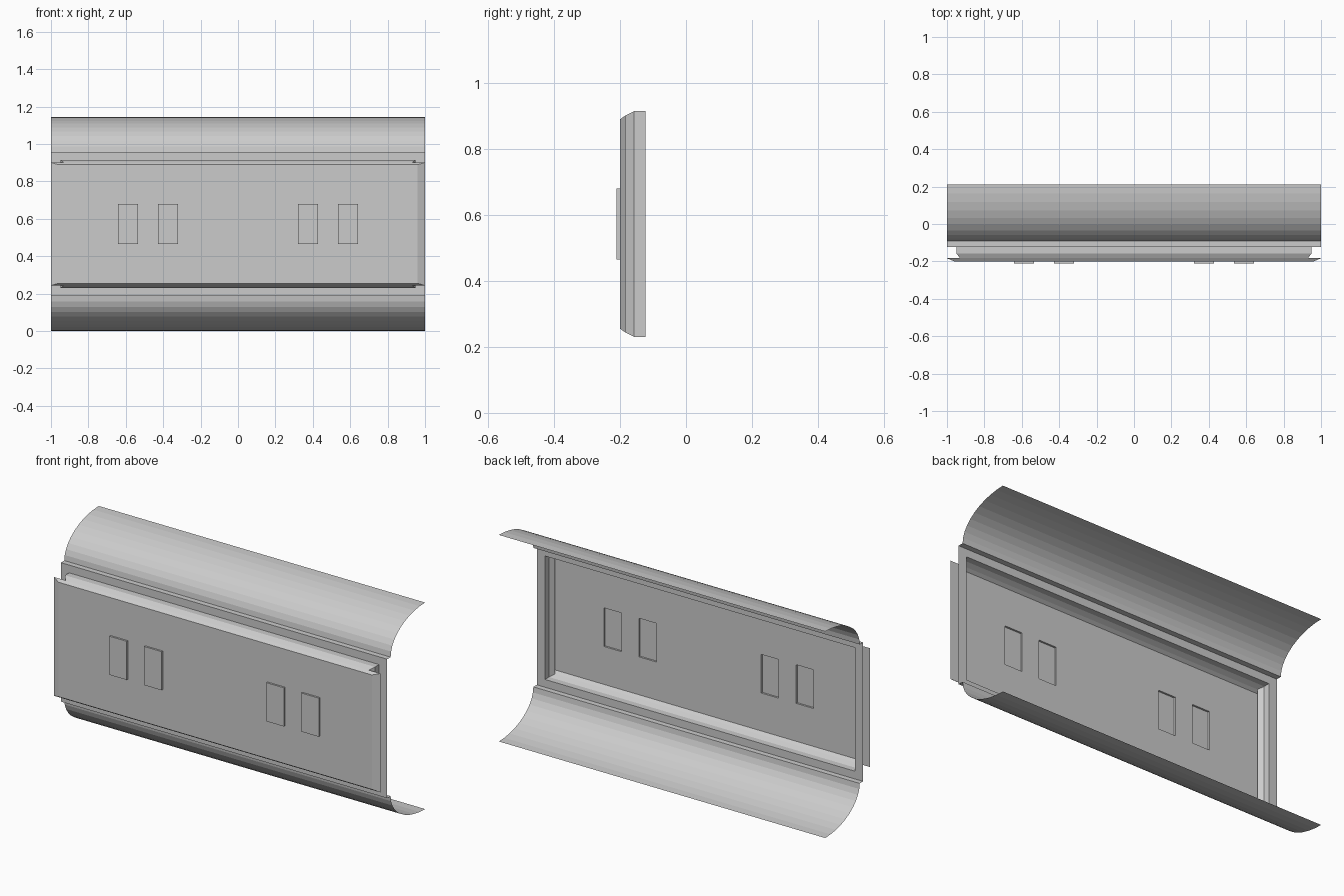
import bpy, bmesh, math
from mathutils import Vector

if "Cube" in bpy.data.objects:
    bpy.data.objects.remove(bpy.data.objects["Cube"])

CZ = 0.572  # mid height, everything mirrors about it


def finish(name, bm):
    me = bpy.data.meshes.new(name)
    bm.to_mesh(me)
    bm.free()
    ob = bpy.data.objects.new(name, me)
    bpy.context.collection.objects.link(ob)
    return ob


# Frame and door rim: nested rectangles (half width, half height, y)
rings = [(1.0, .385, -.122), (.95, .342, -.122), (.95, .342, -.157),
         (.93, .329, -.183), (1.0, .329, -.183), (.96, .317, -.2)]
bm = bmesh.new()
loops = [[bm.verts.new((sx * w, y, CZ + sz * h))
          for sx, sz in ((-1, -1), (1, -1), (1, 1), (-1, 1))] for w, h, y in rings]
for k, (a, b) in enumerate(zip(loops, loops[1:])):
    for i in range(4):
        if k == 3 and i in (0, 2):   # side wings only, no area at top and bottom
            continue
        j = (i + 1) % 4
        bm.faces.new((a[i], a[j], b[j], b[i]))
finish("frame_and_rim", bm)

# Front panel with four raised rectangular pads, hollow behind
half = [.321, .428, .535, .642, .96]
xs = [-x for x in reversed(half)] + half
zs = [CZ - .317, CZ - .107, CZ + .107, CZ + .317]
bm = bmesh.new()
grid = [[bm.verts.new((x, -.2, z)) for x in xs] for z in zs]
pads = []
for r in range(3):
    for c in range(len(xs) - 1):
        f = bm.faces.new((grid[r][c], grid[r][c + 1], grid[r + 1][c + 1], grid[r + 1][c]))
        if r == 1 and c in (1, 3, 5, 7):
            pads.append(f)
bm.normal_update()
bmesh.ops.inset_individual(bm, faces=pads, thickness=0.0, depth=.01)
finish("front_panel", bm)

# Curved sheets above and below: a small ledge, then a quarter ellipse
N = 10
profile = [(-.122, .385)]
for i in range(N + 1):
    t = math.pi / 2 * i / N
    profile.append((.21 - .302 * math.cos(t), .385 + .187 * math.sin(t)))
for name, s in (("upper_curved_sheet", 1), ("lower_curved_sheet", -1)):
    bm = bmesh.new()
    rows = [[bm.verts.new((x, y, CZ + s * h)) for x in (-1, 1)] for y, h in profile]
    for a, b in zip(rows, rows[1:]):
        quad = (a[0], a[1], b[1], b[0])
        bm.faces.new(quad if s > 0 else quad[::-1])
    finish(name, bm)
